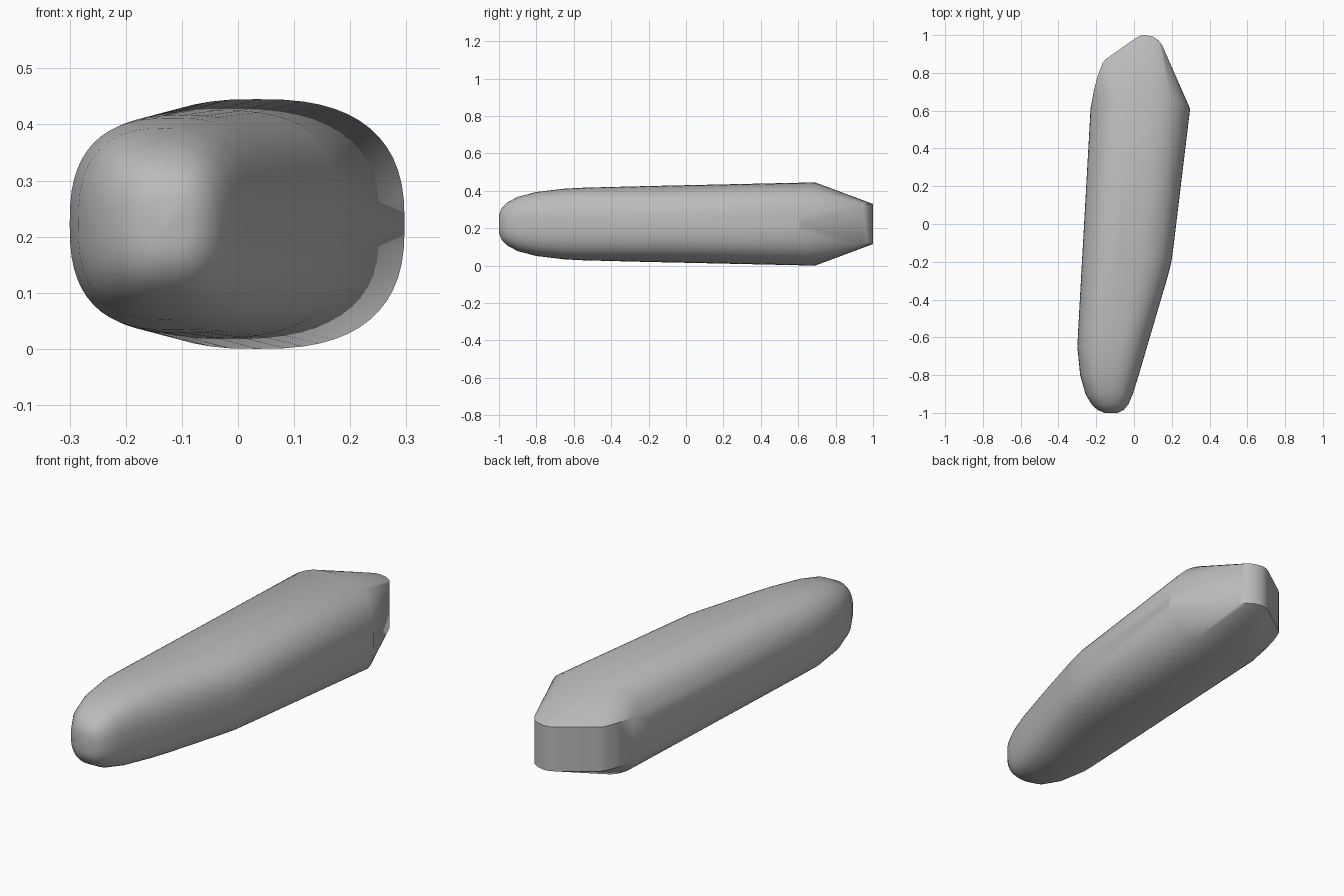
import bpy, bmesh, math

cube = bpy.data.objects.get("Cube")
if cube:
    bpy.data.objects.remove(cube, do_unlink=True)

MID_Z = 0.2225
SIDES = 56


def signed_power(v, p):
    return math.copysign(abs(v) ** p, v)


def section(y, left, right, half_height, bulge=0.0, power=2.6):
    """Rounded-box cross-section; bulge pushes its middle towards the back."""
    centre, half_width = (left + right) / 2, (right - left) / 2
    points = []
    for i in range(SIDES):
        a = math.tau * i / SIDES
        u = signed_power(math.cos(a), 2 / power)
        w = signed_power(math.sin(a), 2 / power)
        points.append((centre + half_width * u,
                       y - bulge * abs(u) ** 3,
                       MID_Z + half_height * w))
    return points


# Body sections from the rounded nose to the shoulder: y, left, right, half height
sections = [
    (-1.0, -0.155, -0.085, 0.05),
    (-0.985, -0.192, -0.055, 0.085),
    (-0.955, -0.225, -0.03, 0.115),
    (-0.90, -0.257, -0.006, 0.145),
    (-0.80, -0.285, 0.025, 0.171),
    (-0.65, -0.30, 0.068, 0.189),
    (-0.55, -0.295, 0.098, 0.194),
    (-0.28, -0.28, 0.178, 0.201),
    (-0.20, -0.275, 0.198, 0.203),
    (-0.12, -0.271, 0.209, 0.204),
]
points = [p for s in sections for p in section(*s)]
points += section(0.69, -0.23, 0.297, MID_Z, bulge=0.08)

# Upright end face with a rounded outline
end_outline = [(0.15, 0.945), (0.13, 0.972), (0.10, 0.992), (0.06, 1.0),
               (0.035, 0.997), (0.01, 0.985), (-0.15, 0.872), (-0.165, 0.855),
               (-0.19, 0.79), (-0.212, 0.71)]
points += [(x, y, MID_Z + s * 0.107) for x, y in end_outline for s in (-1, 1)]

# Tight skin around the sections
bm = bmesh.new()
for p in points:
    bm.verts.new(p)
hull = bmesh.ops.convex_hull(bm, input=bm.verts)
loose = {g for g in hull["geom_interior"] + hull["geom_unused"]
         if isinstance(g, bmesh.types.BMVert)}
bmesh.ops.delete(bm, geom=list(loose), context="VERTS")
bmesh.ops.recalc_face_normals(bm, faces=bm.faces)
mesh = bpy.data.meshes.new("tapered_body")
bm.to_mesh(mesh)
bm.free()
body = bpy.data.objects.new("tapered_body", mesh)
bpy.context.collection.objects.link(body)

# Plain grey finish
grey = bpy.data.materials.new("plain_grey")
grey.use_nodes = True
colour = (0.5, 0.5, 0.5, 1)
grey.diffuse_color = colour
grey.node_tree.nodes["Principled BSDF"].inputs["Base Color"].default_value = colour
mesh.materials.append(grey)

bpy.ops.object.select_all(action="DESELECT")
body.select_set(True)
bpy.context.view_layer.objects.active = body
bpy.ops.object.shade_smooth_by_angle(angle=math.radians(30))
